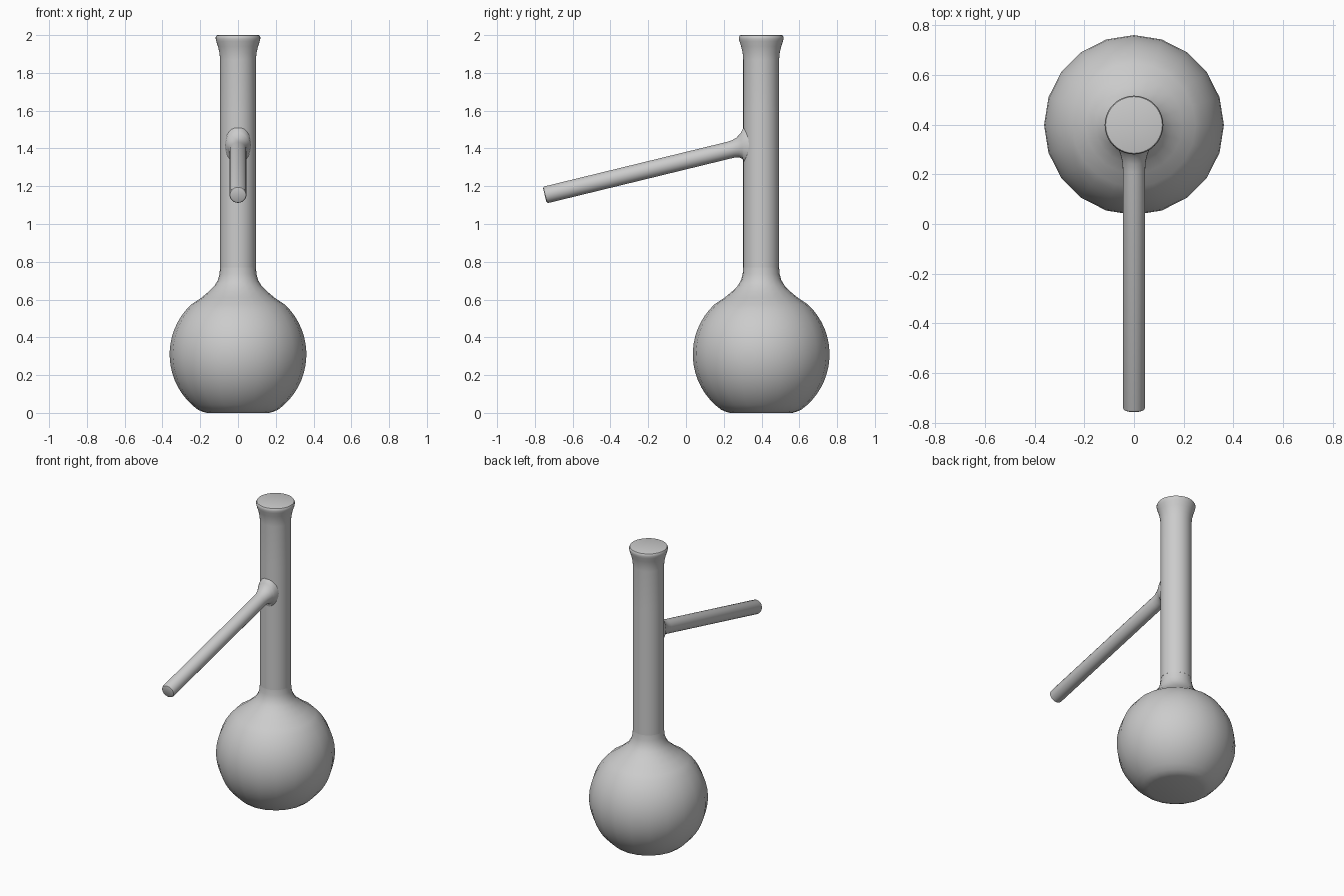
import bpy, bmesh
from math import sin, cos, pi, radians

if "Cube" in bpy.data.objects:
    bpy.data.objects.remove(bpy.data.objects["Cube"])

CY = 0.398  # flask axis in y


def loft(name, rings, cap_start=False, cap_end=False):
    """Bridge equal-length rings of points into one smooth-shaded skin."""
    bm = bmesh.new()
    loops = [[bm.verts.new(p) for p in ring] for ring in rings]
    n = len(loops[0])
    for a, b in zip(loops, loops[1:]):
        for i in range(n):
            j = (i + 1) % n
            bm.faces.new((a[i], a[j], b[j], b[i]))
    if cap_start:
        bm.faces.new(loops[0][::-1])
    if cap_end:
        bm.faces.new(loops[-1])
    if cap_start or cap_end:
        bmesh.ops.recalc_face_normals(bm, faces=bm.faces)
    me = bpy.data.meshes.new(name)
    bm.to_mesh(me)
    bm.free()
    ob = bpy.data.objects.new(name, me)
    bpy.context.collection.objects.link(ob)
    bpy.ops.object.select_all(action='DESELECT')
    ob.select_set(True)
    bpy.context.view_layer.objects.active = ob
    bpy.ops.object.shade_smooth_by_angle(angle=radians(40))
    return ob


def circle(r, z, n):
    return [(r * cos(2 * pi * i / n), CY + r * sin(2 * pi * i / n), z) for i in range(n)]


def section(y, z, rx, rz, tilt, n=24):
    """Elliptical cross-section of the side arm, tilted about x."""
    t = radians(tilt)
    pts = []
    for i in range(n):
        a = 2 * pi * i / n
        h = rz * sin(a)
        pts.append((rx * cos(a), y - h * sin(t), z + h * cos(t)))
    return pts


# Round bulb: flat base, spherical belly, blend into the neck
bulb = [(0.165, 0.0), (0.187, 0.006)]
for k in range(17):
    a = radians(-54 + k * 6.3)
    bulb.append((0.362 * cos(a), 0.31 + 0.362 * sin(a)))
bulb += [(0.195, 0.609), (0.155, 0.642), (0.125, 0.672), (0.107, 0.702), (0.098, 0.735), (0.095, 0.77)]
loft("bulb", [circle(r, z, 20) for r, z in bulb], cap_start=True)

# Long neck with flared, closed lip
neck = [(0.095, 0.77), (0.095, 1.2), (0.095, 1.6), (0.095, 1.87), (0.098, 1.905), (0.106, 1.94),
        (0.115, 1.967), (0.118, 1.98), (0.118, 1.99), (0.114, 1.998), (0.108, 2.0)]
loft("neck", [circle(r, z, 40) for r, z in neck], cap_end=True)

# Sloping side arm with rounded tip and a fillet where it meets the neck
arm = [(-0.748, 1.153, 0.036, 0.036, 13.7), (-0.745, 1.1537, 0.042, 0.042, 13.7),
       (-0.738, 1.1554, 0.045, 0.045, 13.7), (0.22, 1.389, 0.045, 0.045, 13.7),
       (0.25, 1.397, 0.047, 0.046, 11), (0.275, 1.405, 0.053, 0.053, 8),
       (0.295, 1.413, 0.060, 0.070, 4), (0.305, 1.418, 0.065, 0.095, 0),
       (0.335, 1.418, 0.070, 0.110, 0)]
loft("side_arm", [section(*s) for s in arm], cap_start=True, cap_end=True)
